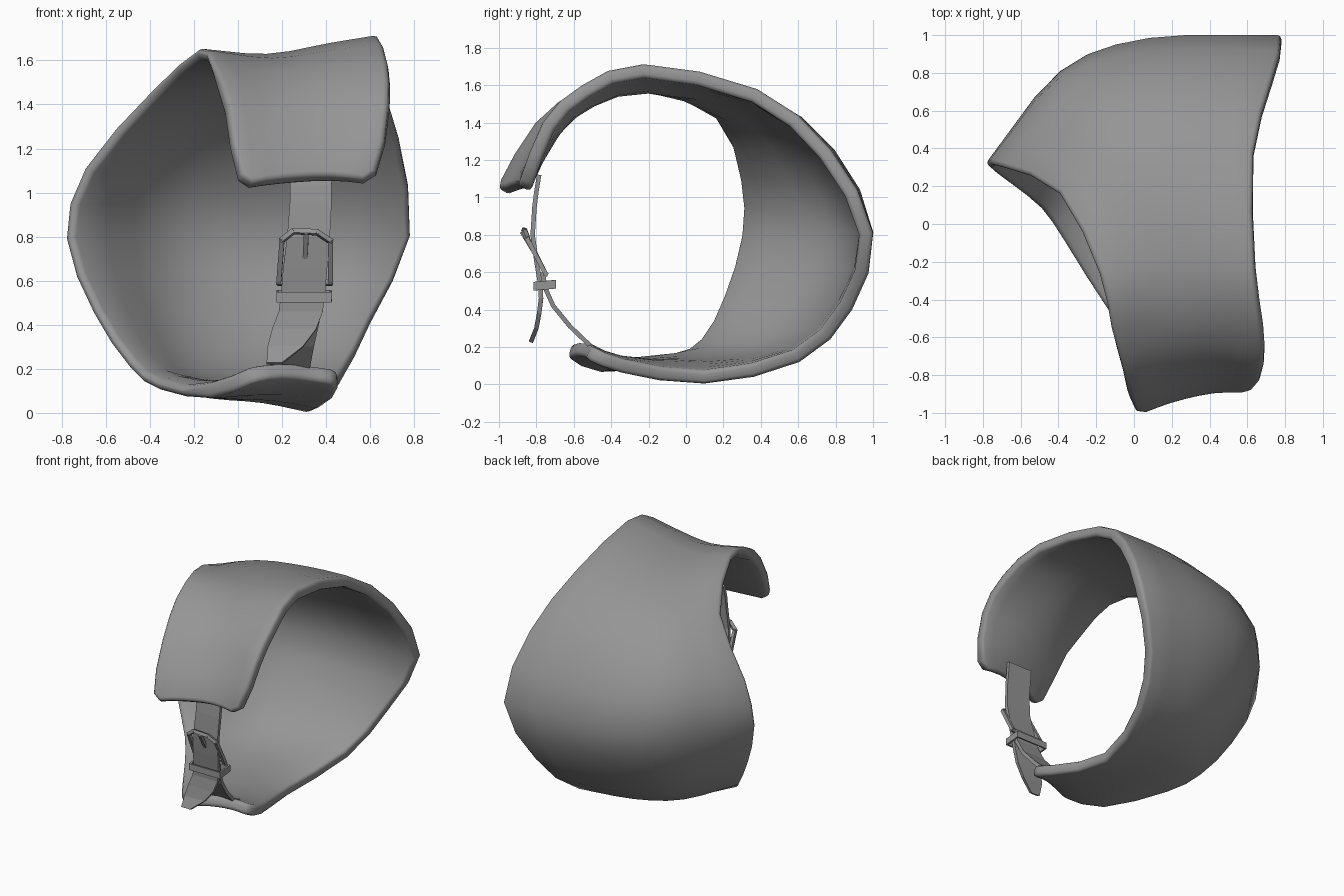
import bpy, bmesh
from mathutils import Vector

if "Cube" in bpy.data.objects:
    bpy.data.objects.remove(bpy.data.objects["Cube"])

grey = bpy.data.materials.new("dark_grey")
grey.diffuse_color = (0.3, 0.3, 0.3, 1)
grey.use_nodes = True
grey.node_tree.nodes["Principled BSDF"].inputs["Base Color"].default_value = grey.diffuse_color


def make_object(name, verts, faces, smooth=False):
    mesh = bpy.data.meshes.new(name)
    mesh.from_pydata(verts, [], faces)
    mesh.materials.append(grey)
    for p in mesh.polygons:
        p.use_smooth = smooth
    ob = bpy.data.objects.new(name, mesh)
    bpy.context.collection.objects.link(ob)
    return ob


def spline(points, steps):
    """Catmull-Rom curve through the points."""
    pts = [Vector(p) for p in points]
    pts = [pts[0] * 2 - pts[1]] + pts + [pts[-1] * 2 - pts[-2]]
    out = []
    for a, b, c, d in zip(pts, pts[1:], pts[2:], pts[3:]):
        for k in range(steps):
            t = k / steps
            out.append(0.5 * (2 * b + (c - a) * t + (2 * a - 5 * b + 4 * c - d) * t ** 2
                              + (3 * b - a - 3 * c + d) * t ** 3))
    return out + [pts[-2]]


def grid_faces(rows, cols):
    return [(i * cols + j, i * cols + j + 1, (i + 1) * cols + j + 1, (i + 1) * cols + j)
            for i in range(rows - 1) for j in range(cols - 1)]


def thicken(ob, thickness, offset, bevel=0, segments=2):
    s = ob.modifiers.new("thickness", 'SOLIDIFY')
    s.thickness, s.offset = thickness, offset
    if bevel:
        b = ob.modifiers.new("rounded_rim", 'BEVEL')
        b.width, b.segments, b.limit_method, b.angle_limit = bevel, segments, 'ANGLE', 0.9
    return s


# Curved guard: four guide curves, each from the top front flap over the back to the bottom flap
left_edge = [(.0, -1.03, 1.04), (-.045, -.81, 1.40), (-.115, -.55, 1.59), (-.18, -.26, 1.655),
             (-.40, .17, 1.46), (-.70, .31, 1.11), (-.785, .32, .79), (-.66, .22, .45),
             (-.50, .09, .21), (-.37, -.09, .11), (-.13, -.46, .065), (.06, -.645, .14)]
left_mid = [(.20, -.955, 1.07), (.19, -.75, 1.38), (.16, -.52, 1.555), (.13, -.20, 1.63),
            (-.10, .36, 1.51), (-.35, .69, 1.19), (-.39, .81, .80), (-.35, .64, .41),
            (-.25, .38, .14), (-.12, .02, .065), (.07, -.41, .08), (.20, -.60, .16)]
right_mid = [(.42, -.905, 1.08), (.42, -.73, 1.39), (.42, -.53, 1.575), (.42, -.21, 1.68),
             (.28, .40, 1.55), (.16, .79, 1.25), (.08, .985, .81), (.07, .83, .40),
             (.05, .53, .12), (.11, .07, .045), (.24, -.36, .08), (.33, -.55, .15)]
right_edge = [(.64, -.90, 1.05), (.68, -.77, 1.40), (.675, -.56, 1.60), (.635, -.23, 1.715),
              (.63, .38, 1.58), (.73, .77, 1.26), (.78, 1.0, .81), (.60, .89, .40),
              (.46, .61, .12), (.33, .10, .0), (.43, -.34, .06), (.46, -.53, .13)]
guides = [spline(c, 2) for c in (left_edge, left_mid, right_mid, right_edge)]
rows = [spline(r, 3) for r in zip(*guides)]
for r, inner in ((0, 1), (-1, -2)):            # rounded flap corners
    for c, d in ((0, 1), (-1, -2)):
        rows[r][c] = rows[r][c].lerp(rows[inner][d], 0.25)
cols = len(rows[0])
guard = make_object("curved_guard", [p for r in rows for p in r],
                    grid_faces(len(rows), cols), True)
# The wide left opening has a thinner rim
group = guard.vertex_groups.new(name="rim_thickness")
for i in range(len(guard.data.vertices)):
    wide = 4 <= i // cols <= len(rows) - 4
    group.add([i], 0.6 if wide and i % cols == 0 else 1.0, 'REPLACE')
solid = thicken(guard, 0.075, -1, 0.021)
solid.vertex_group = group.name


# Straps: ribbons given as (centre x, y, z, half width)
def ribbon(name, path, thickness):
    verts = []
    for x, y, z, w in path:
        verts += [(x - w, y, z), (x + w, y, z)]
    ob = make_object(name, verts, grid_faces(len(path), 2))
    thicken(ob, thickness, 0)


ribbon("upper_strap", [(.335, -.785, 1.12, .095), (.33, -.80, 1.03, .095), (.33, -.81, .95, .095),
                       (.32, -.82, .80, .097), (.305, -.80, .66, .1), (.295, -.78, .54, .1),
                       (.285, -.775, .46, .1), (.255, -.785, .38, .1),
                       (.215, -.80, .30, .08), (.165, -.83, .225, .035)], 0.024)
ribbon("lower_strap", [(.23, -.44, .17, .09), (.235, -.51, .205, .09), (.255, -.62, .31, .09),
                       (.28, -.71, .42, .09), (.295, -.755, .52, .09),
                       (.30, -.765, .60, .09)], 0.024)


# Metal fittings made of square bars
def bars(name, segments, width, depth):
    verts, faces = [], []
    for a, b in segments:
        a, b = Vector(a), Vector(b)
        axis = (b - a).normalized()
        side = axis.cross(Vector((0, -1, 0.4))).normalized()
        out = axis.cross(side).normalized()
        n = len(verts)
        for p in (a - axis * width * .3, b + axis * width * .3):
            for u, v in ((-1, -1), (1, -1), (1, 1), (-1, 1)):
                verts.append(p + side * u * width / 2 + out * v * depth / 2)
        faces += [(n, n + 1, n + 2, n + 3), (n + 7, n + 6, n + 5, n + 4)]
        faces += [(n + k, n + 4 + k, n + 4 + (k + 1) % 4, n + (k + 1) % 4) for k in range(4)]
    ob = make_object(name, verts, faces)
    bm = bmesh.new()
    bm.from_mesh(ob.data)
    bmesh.ops.recalc_face_normals(bm, faces=bm.faces)
    bm.to_mesh(ob.data)
    bm.free()


frame = [(.185, -.75, .59), (.20, -.85, .785), (.25, -.865, .825), (.36, -.865, .82),
         (.42, -.85, .78), (.42, -.75, .59)]
bars("buckle_frame", list(zip(frame, frame[1:] + frame[:1])), 0.022, 0.024)
bars("buckle_prong", [((.31, -.875, .81), (.305, -.815, .71))], 0.022, 0.02)

# Keeper loop around both straps
loop = [(.18, -.81, .525), (.42, -.81, .525), (.42, -.70, .535), (.18, -.70, .535)]
verts = [(x, y, z + dz) for x, y, z in loop for dz in (-.023, .023)]
keeper = make_object("strap_keeper", verts,
                     [(2 * k, 2 * ((k + 1) % 4), 2 * ((k + 1) % 4) + 1, 2 * k + 1) for k in range(4)])
thicken(keeper, 0.016, 0)
